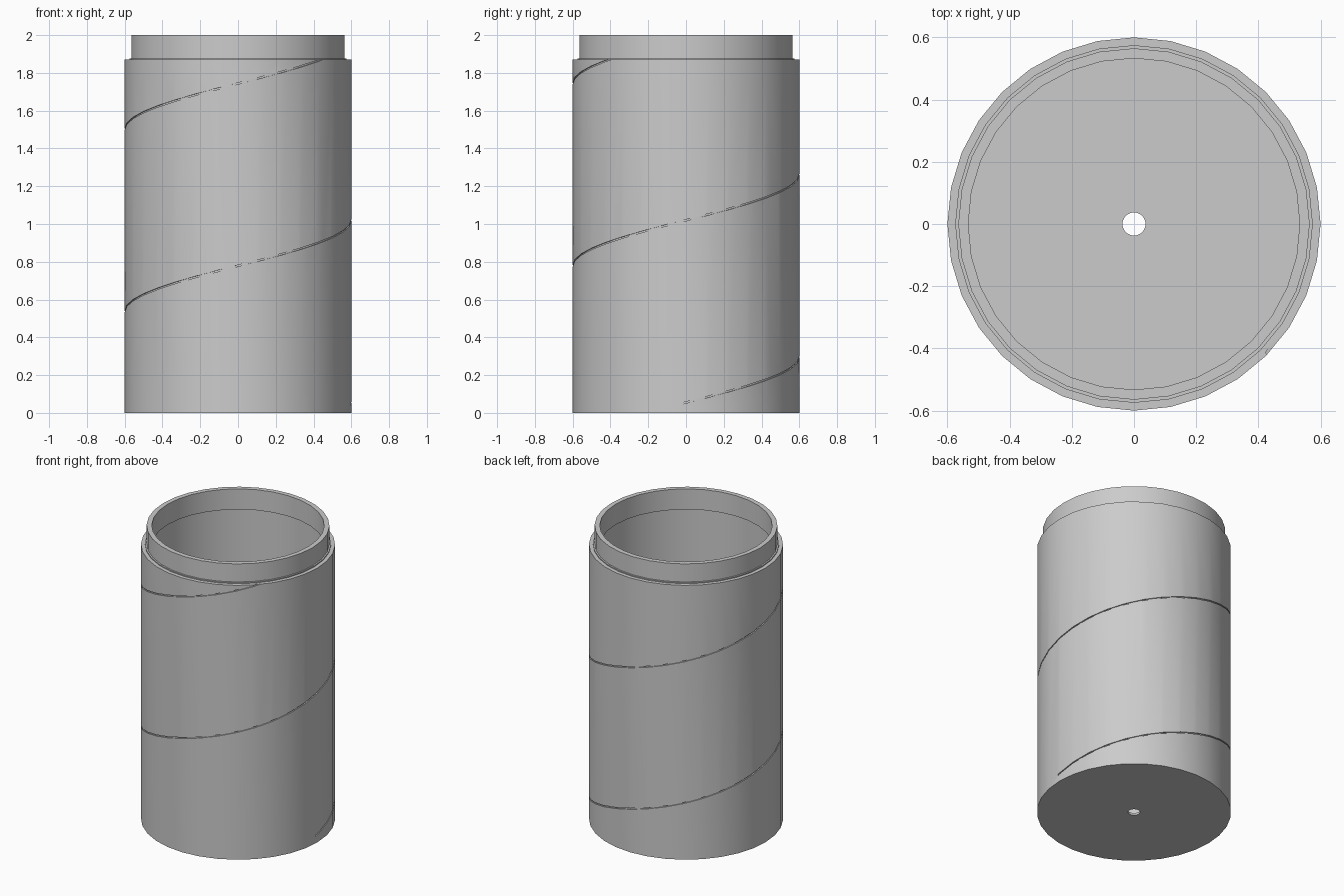
import bpy
import bmesh
from math import cos, sin, tau, radians

SIDES = 32
BODY_TOP = 1.87

cube = bpy.data.objects.get("Cube")
if cube:
    bpy.data.objects.remove(cube, do_unlink=True)

grey = bpy.data.materials.new("plain grey")
grey.use_nodes = True
grey.diffuse_color = (0.6, 0.6, 0.6, 1)
grey.node_tree.nodes["Principled BSDF"].inputs["Base Color"].default_value = (0.6, 0.6, 0.6, 1)


def loft(name, rings, closed):
    """Skin a list of equal cross-sections, joined end to end or capped."""
    bm = bmesh.new()
    loops = [[bm.verts.new(p) for p in ring] for ring in rings]
    n = len(loops[0])
    pairs = list(zip(loops, loops[1:]))
    if closed:
        pairs.append((loops[-1], loops[0]))
    else:
        bm.faces.new(loops[0])
        bm.faces.new(loops[-1])
    for a, b in pairs:
        for i in range(n):
            j = (i + 1) % n
            bm.faces.new((a[i], a[j], b[j], b[i]))
    bmesh.ops.recalc_face_normals(bm, faces=bm.faces)
    mesh = bpy.data.meshes.new(name)
    bm.to_mesh(mesh)
    bm.free()
    mesh.materials.append(grey)
    obj = bpy.data.objects.new(name, mesh)
    bpy.context.collection.objects.link(obj)
    return obj


def section(profile, angle, lift=0):
    return [(r * cos(angle), r * sin(angle), z + lift) for r, z in profile]


def lathe(name, profile):
    return loft(name, [section(profile, tau * i / SIDES) for i in range(SIDES)], True)


# Thin-walled outer tube with a thin floor and a central hole
floor, hole, wall, outer = 0.015, 0.037, 0.575, 0.6
body = lathe("tube_body", [(hole, 0), (outer, 0), (outer, BODY_TOP),
                           (wall, BODY_TOP), (wall, floor), (hole, floor)])

# Collar set into the mouth of the tube, stepped in above it
bore, rim, seat = 0.533, 0.565, 1.86
neck = lathe("neck_collar", [(wall, seat), (wall, 1.877), (rim, 1.877),
                             (rim, 2), (bore, 2), (bore, seat)])

# Fine spiral seam cut into the outside of the tube
slot = [(0.591, -0.004), (0.62, -0.004), (0.62, 0.004), (0.591, 0.004)]
steps, pitch, start = 64, 0.965, 0.055
cutter = loft("seam_cutter",
              [section(slot, tau * (i - 0.3) / steps, start + pitch * (i - 0.3) / steps)
               for i in range(int(steps * 1.93))], False)
cutter.hide_render = True
cut = body.modifiers.new("spiral_seam", "BOOLEAN")
cut.operation = "DIFFERENCE"
cut.solver = "EXACT"
cut.object = cutter
bpy.context.view_layer.objects.active = body
bpy.ops.object.modifier_apply(modifier=cut.name)
bpy.data.objects.remove(cutter, do_unlink=True)

# Smooth round walls with crisp rims
bpy.ops.object.select_all(action="DESELECT")
for part in (body, neck):
    part.select_set(True)
bpy.ops.object.shade_smooth_by_angle(angle=radians(30))
